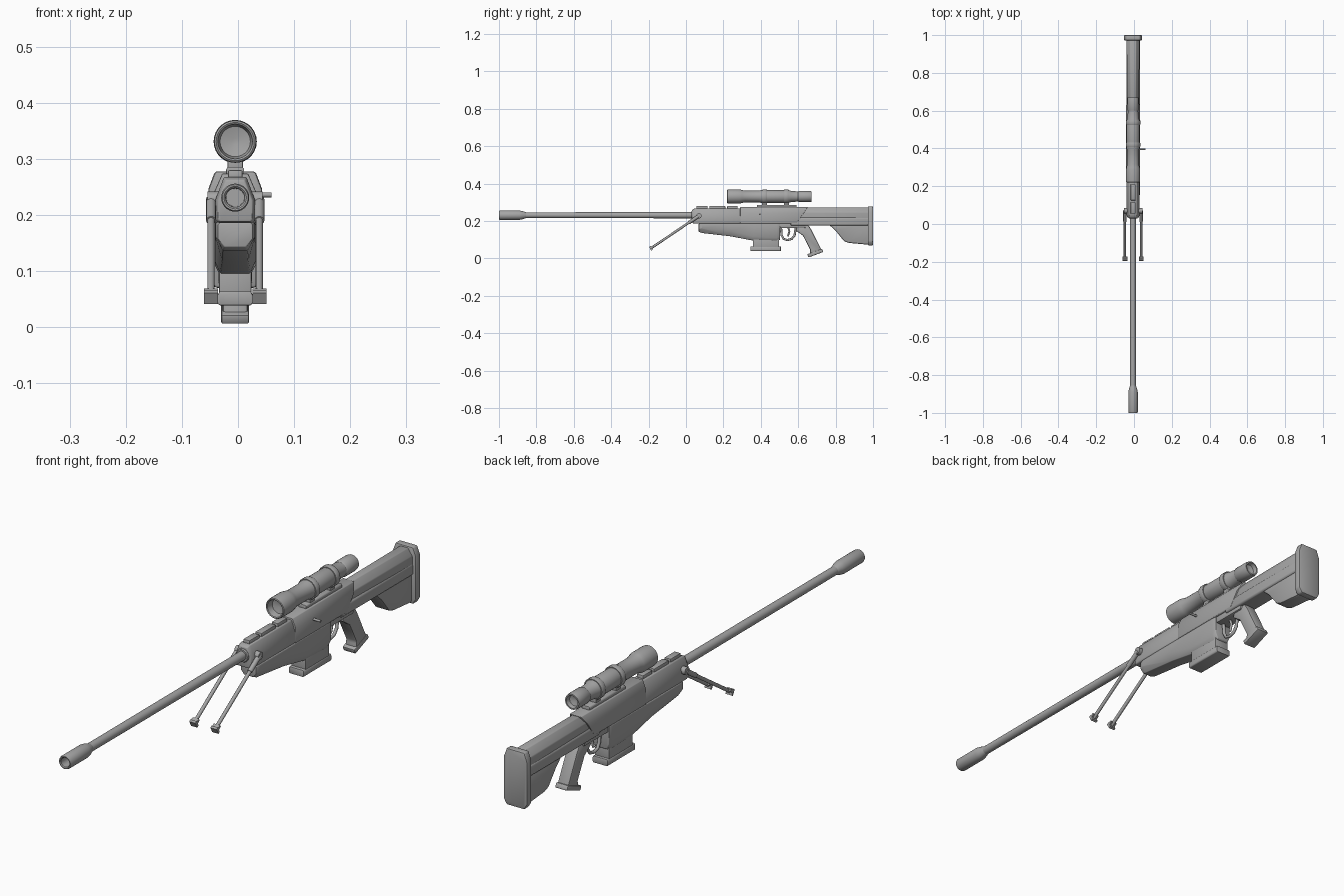
import bpy, bmesh, math
from mathutils import Vector

if "Cube" in bpy.data.objects:
    bpy.data.objects.remove(bpy.data.objects["Cube"])

X0 = -0.005  # centre line; the charging handle sticks out on one side
GREY = bpy.data.materials.new("gunmetal grey")
GREY.diffuse_color = (0.38, 0.38, 0.38, 1)
GREY.use_nodes = True
GREY.node_tree.nodes["Principled BSDF"].inputs["Base Color"].default_value = GREY.diffuse_color


def finish(name, bm, bevel=0.0, angle=35):
    """Bevel the hard edges, then turn the bmesh into a smooth-shaded object."""
    bmesh.ops.recalc_face_normals(bm, faces=bm.faces)
    if bevel:
        hard = [e for e in bm.edges if len(e.link_faces) == 2
                and e.calc_face_angle(0) > math.radians(30)]
        bmesh.ops.bevel(bm, geom=hard, offset=bevel, segments=2, profile=0.5,
                        affect='EDGES', clamp_overlap=True)
    mesh = bpy.data.meshes.new(name)
    bm.to_mesh(mesh)
    bm.free()
    ob = bpy.data.objects.new(name, mesh)
    bpy.context.collection.objects.link(ob)
    ob.location.x = X0
    mesh.materials.append(GREY)
    bpy.ops.object.select_all(action='DESELECT')
    ob.select_set(True)
    bpy.context.view_layer.objects.active = ob
    bpy.ops.object.shade_smooth_by_angle(angle=math.radians(angle))
    return ob


def skin(bm, rings):
    """Join equal-length rings of points and cap both ends."""
    vs = [[bm.verts.new(p) for p in r] for r in rings]
    n = len(vs[0])
    for a, b in zip(vs, vs[1:]):
        for i in range(n):
            bm.faces.new((a[i], a[(i + 1) % n], b[(i + 1) % n], b[i]))
    bm.faces.new(vs[0])
    bm.faces.new(vs[-1])


def section(y, w, z0, z1, top=(.01, .01), bot=(.01, .01), shear=0):
    """Eight-sided cross-section; shear leans it back with height."""
    half = [(w - bot[0], z0), (w, z0 + bot[1]), (w, z1 - top[1]), (w - top[0], z1)]
    pts = half + [(-x, z) for x, z in reversed(half)]
    return [(x, y + shear * (z - z0), z) for x, z in pts]


def loft(name, sections, bevel=0.003):
    bm = bmesh.new()
    skin(bm, sections)
    return finish(name, bm, bevel)


def prism(name, profile, w, bevel=0.005):
    """Side profile (y, z) extruded to half width w."""
    bm = bmesh.new()
    skin(bm, [[(x, y, z) for y, z in profile] for x in (-w, w)])
    return finish(name, bm, bevel)


def box(name, y0, y1, z0, z1, w, bevel=0.003):
    return prism(name, [(y0, z0), (y1, z0), (y1, z1), (y0, z1)], w, bevel)


def lathe(name, profile, z, n=28):
    """Turn (y, radius) points around an axis along y at height z."""
    bm = bmesh.new()
    skin(bm, [[(r * math.cos(2 * math.pi * i / n), y, z + r * math.sin(2 * math.pi * i / n))
               for i in range(n)] for y, r in profile])
    return finish(name, bm)


def rod(name, points, r, n=12):
    """Round bar along a path of points."""
    pts = [Vector(p) for p in points]
    bm = bmesh.new()
    rings = []
    for i, p in enumerate(pts):
        d = (pts[min(i + 1, len(pts) - 1)] - pts[max(i - 1, 0)]).normalized()
        u = d.cross(Vector((0, 0, 1)) if abs(d.x) > .9 else Vector((1, 0, 0))).normalized()
        v = d.cross(u)
        rings.append([p + r * (math.cos(2 * math.pi * k / n) * u
                               + math.sin(2 * math.pi * k / n) * v) for k in range(n)])
    skin(bm, rings)
    return finish(name, bm)


# Barrel with hollow muzzle brake
BORE = 0.231
lathe("barrel", [(-.9, .0155), (.06, .0165)], BORE)
lathe("muzzle_brake", [(-.93, .012), (-.93, .016), (-.997, .017), (-1, .020), (-1, .023),
                       (-.995, .025), (-.89, .025), (-.875, .022), (-.855, .0155)], BORE)

# Receiver
loft("front_receiver", [section(.035, .031, .188, .262, (.014, .036), (.004, .004)),
                        section(.05, .035, .186, .268, (.015, .04), (.004, .004)),
                        section(.30, .035, .186, .268, (.015, .04), (.004, .004))])
loft("main_receiver", [section(.29, .037, .186, .274, (.014, .032), (.003, .003)),
                       section(.59, .037, .186, .274, (.014, .032), (.003, .003), .7)])
for y0, y1 in ((.055, .115), (.125, .21), (.22, .275)):
    box("top_rail_block", y0, y1, .262, .28, .013)
rod("charging_handle", [(.03, .395, .236), (.065, .395, .236)], .0045)

# Lower body, magazine and trigger
loft("lower_handguard", [section(.068, .031, .143, .186, (.003, .003), (.012, .014)),
                         section(.085, .035, .136, .188, (.003, .003), (.013, .025)),
                         section(.24, .036, .118, .188, (.003, .003), (.013, .03)),
                         section(.36, .036, .095, .188, (.003, .003), (.010, .022)),
                         section(.485, .036, .090, .188, (.003, .003), (.010, .02)),
                         section(.503, .033, .100, .188, (.003, .003), (.010, .02))])
box("trigger_housing", .49, .64, .162, .195, .030, .006)
box("magazine", .357, .497, .045, .12, .029)
loft("magazine_foot", [section(.345, .031, .039, .064, (.003, .006), (.003, .004)),
                       section(.507, .031, .039, .064, (.003, .006), (.003, .004))], .002)
rod("trigger_guard", [(0, .508, .165), (0, .511, .125), (0, .522, .104), (0, .542, .098),
                      (0, .565, .104), (0, .580, .122), (0, .588, .165)], .006)
rod("trigger", [(0, .545, .168), (0, .553, .145), (0, .545, .118)], .005)

# Pistol grip with flared base
prism("pistol_grip", [(.585, .150), (.60, .178), (.655, .178), (.672, .15), (.725, .045),
                      (.66, .018), (.665, .045), (.625, .122)], .023, .007)
prism("grip_base", [(.648, .022), (.655, .005), (.735, .035), (.727, .052)], .025, .004)

# Stock
loft("upper_stock", [section(.58, .031, .19, .272, (.018, .026), (.004, .004)),
                     section(.98, .034, .19, .272, (.018, .026), (.004, .004))], .008)
loft("stock_rail", [section(.56, .036, .176, .222, (.006, .008), (.005, .005)),
                    section(.98, .036, .176, .222, (.006, .008), (.005, .005))])
prism("lower_stock", [(.765, .18), (.80, .148), (.845, .092), (.87, .083), (.98, .073),
                      (.98, .19), (.78, .19)], .030, .007)
loft("butt_plate", [section(.972, .048, .070, .278, (.012, .032), (.012, .02)),
                    section(1, .048, .070, .278, (.012, .032), (.012, .02))], .005)

# Scope with dished lenses, rings and mount
SIGHT = 0.331
lathe("scope", [(.25, .006), (.245, .027), (.222, .031), (.22, .034), (.222, .037),
                (.228, .038), (.285, .038), (.30, .035), (.315, .031), (.39, .031),
                (.40, .034), (.55, .034), (.56, .030), (.60, .027), (.605, .030),
                (.66, .030), (.67, .028), (.67, .023), (.655, .020), (.65, .005)], SIGHT)
for y in (.42, .537):
    lathe("scope_ring", [(y - .012, .033), (y - .012, .037), (y - .009, .0385),
                         (y + .009, .0385), (y + .012, .037), (y + .012, .033)], SIGHT)
    box("scope_post", y - .014, y + .014, .276, .305, .014)
loft("scope_mount", [section(.38, .016, .268, .286, (.003, .004), (.002, .002)),
                     section(.59, .016, .268, .286, (.003, .004), (.002, .002))], .002)

# Bipod: hinge, two legs and flared feet
rod("bipod_hinge", [(-.049, .07, .228), (.049, .07, .228)], .014, 16)
lathe("bipod_collar", [(.03, .022), (.034, .025), (.06, .025)], BORE)
for s in (-1, 1):
    top, foot = Vector((s * .043, .07, .228)), Vector((s * .043, -.185, .056))
    rod("bipod_leg", [top, foot], .0065)
    rod("bipod_upper_sleeve", [top, top.lerp(foot, .22)], .009)
    prism("bipod_foot", [(-.197, .061), (-.186, .041), (-.179, .045), (-.182, .055),
                         (-.172, .062), (-.176, .069), (-.186, .064), (-.190, .066)],
          .0125, 0).location.x = X0 + s * .043
